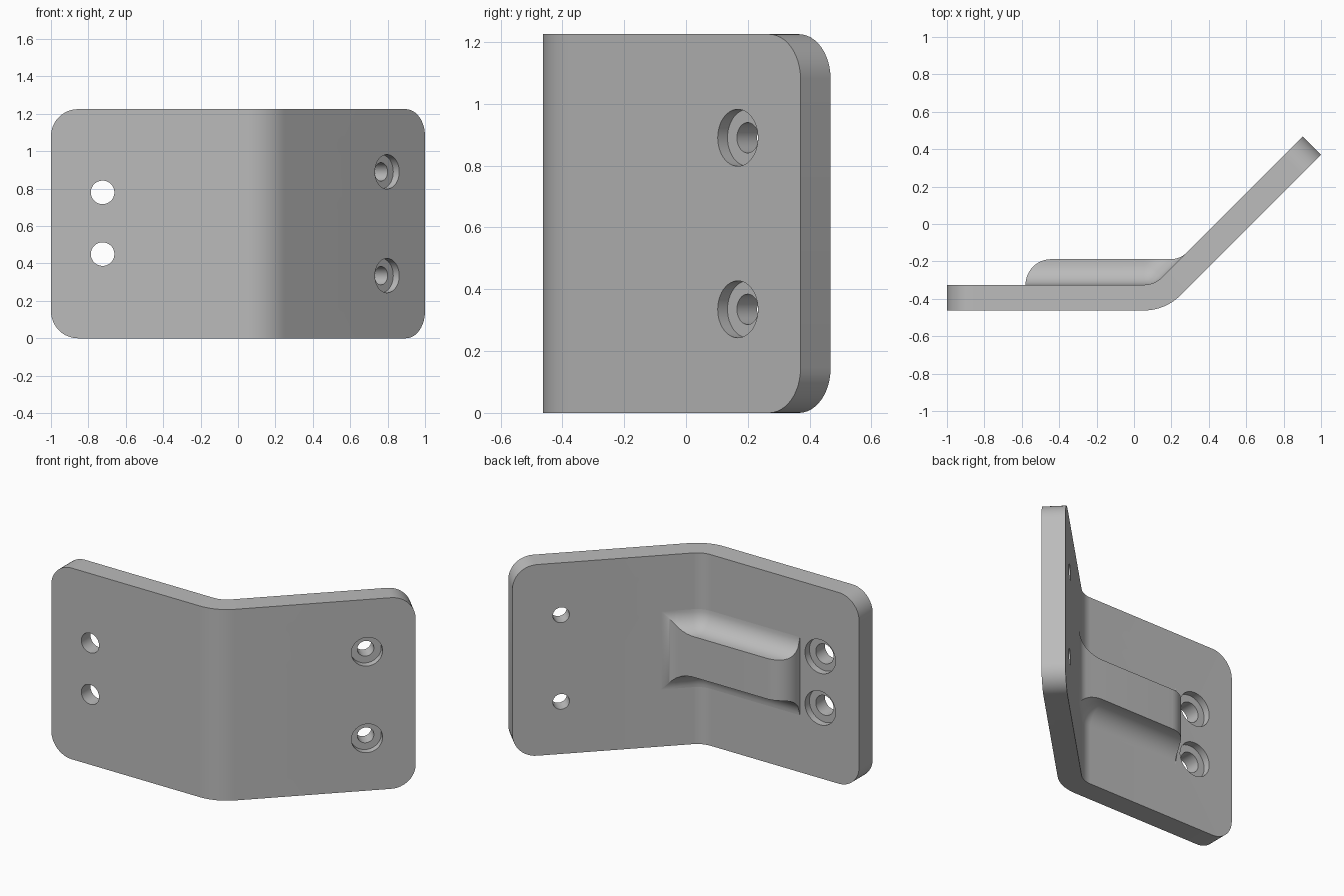
import bpy, bmesh
from math import sin, cos, pi, sqrt, tan
from mathutils import Vector

if "Cube" in bpy.data.objects:
    bpy.data.objects.remove(bpy.data.objects["Cube"])

HEIGHT, THICK = 1.225, 0.1375
CORNER = 0.145                        # rounded plate corners
BEND_R = 0.14                         # inner bend radius
CX, CY = 0.052, -0.185                # bend centre
BEND = pi / 4
ALONG = Vector((cos(BEND), sin(BEND)))     # along the angled flange
NORMAL = Vector((-sin(BEND), cos(BEND)))   # out of the back of the flange

metal = bpy.data.materials.new("grey metal")
metal.use_nodes = True
colour = (0.50, 0.50, 0.50, 1)
metal.diffuse_color = colour
metal.node_tree.nodes["Principled BSDF"].inputs["Base Color"].default_value = colour


def make_object(name, bm):
    bmesh.ops.recalc_face_normals(bm, faces=bm.faces)
    mesh = bpy.data.meshes.new(name)
    bm.to_mesh(mesh)
    bm.free()
    mesh.materials.append(metal)
    ob = bpy.data.objects.new(name, mesh)
    bpy.context.collection.objects.link(ob)
    return ob


def select_only(ob):
    bpy.ops.object.select_all(action='DESELECT')
    ob.select_set(True)
    bpy.context.view_layer.objects.active = ob


def bend_arc(radius, steps=12):
    return [Vector((CX + radius * sin(BEND * i / steps),
                    CY - radius * cos(BEND * i / steps))) for i in range(steps + 1)]


# Bent plate: profile extruded upwards, then the four end corners rounded
outer, inner = bend_arc(BEND_R + THICK), bend_arc(BEND_R)
reach = (1 - outer[-1].x) / ALONG.x
profile = [Vector((-1, outer[0].y))] + outer + [outer[-1] + ALONG * reach]
profile += [inner[-1] + ALONG * reach] + inner[::-1] + [Vector((-1, inner[0].y))]
bm = bmesh.new()
base = bm.faces.new([bm.verts.new((p.x, p.y, 0)) for p in profile])
top = bmesh.ops.extrude_face_region(bm, geom=[base])
bmesh.ops.translate(bm, vec=(0, 0, HEIGHT),
                    verts=[v for v in top["geom"] if isinstance(v, bmesh.types.BMVert)])


def is_corner(e):
    a, b = e.verts
    level = abs(a.co.z - b.co.z) < 0.001
    return level and (max(a.co.x, b.co.x) < -0.99 or min(a.co.x, b.co.x) > 0.85)


bmesh.ops.bevel(bm, geom=[e for e in bm.edges if is_corner(e)], offset=CORNER,
                offset_type='OFFSET', segments=12, profile=0.5, affect='EDGES')
plate = make_object("bent_plate", bm)


# Screw holes
def drill(x, y, z, axis, radius, depth):
    """Cut a round hole that starts at a surface point and runs along axis."""
    axis = Vector((axis[0], axis[1], 0)).normalized()
    length = depth + 0.1
    mid = Vector((x, y, z)) + axis * (depth - length / 2)
    bpy.ops.mesh.primitive_cylinder_add(vertices=48, radius=radius, depth=length, location=mid,
                                        rotation=axis.to_track_quat('Z', 'Y').to_euler())
    cutter = bpy.context.object
    cutter.hide_render = True
    cutter.data.materials.append(metal)
    mod = plate.modifiers.new("hole", 'BOOLEAN')
    mod.operation, mod.solver, mod.object = 'DIFFERENCE', 'EXACT', cutter
    select_only(plate)
    bpy.ops.object.modifier_apply(modifier=mod.name)
    bpy.data.objects.remove(cutter)


flange_x = 0.797
flange_y = outer[-1].y + flange_x - outer[-1].x
for z in (0.335, 0.89):               # angled flange, recessed from the front
    drill(flange_x, flange_y, z, NORMAL, 0.092, 0.045)
    drill(flange_x, flange_y, z, NORMAL, 0.049, 0.3)
for z in (0.45, 0.78):                # straight flange, recessed from the back
    drill(-0.724, inner[0].y, z, (0, -1), 0.108, 0.045)
    drill(-0.724, inner[0].y, z, (0, -1), 0.063, 0.3)

# Rib: cross-sections standing on the back surface, each (foot, normal, height)
RIB_H, RIB_START, RIB_Z = 0.137, -0.58, 0.615
HALF_TOP, SIDE_R, END_R = 0.13, 0.12, 0.12
up = Vector((0, 1))
sections = []
for i in range(13):                   # rounded free end
    a = pi / 2 * i / 12
    sections.append((Vector((RIB_START + RIB_H * (1 - cos(a)), inner[0].y)), up, RIB_H * sin(a)))
for i, foot in enumerate(inner):      # through the bend
    a = BEND * i / (len(inner) - 1)
    sections.append((foot, Vector((-sin(a), cos(a))),
                     (RIB_H - BEND_R * (1 - cos(a))) / cos(a)))
meet = sections[-1][2]                # blend into the angled flange
tangent = END_R * tan(BEND / 2)
blend = meet - tangent * cos(BEND)
for i in range(1, 5):
    t = blend * i / 4
    sections.append((inner[-1] + ALONG * t, NORMAL, meet - t))
for i in range(1, 13):
    t = blend + (meet + tangent - blend) * i / 12
    h = END_R - sqrt(END_R ** 2 - (t - meet - tangent) ** 2)
    sections.append((inner[-1] + ALONG * t, NORMAL, h))


def half_width(v):
    if v >= SIDE_R:
        return HALF_TOP
    return HALF_TOP + SIDE_R - sqrt(SIDE_R ** 2 - (SIDE_R - v) ** 2)


bm = bmesh.new()
rows = []
for foot, normal, h in sections:
    levels = [(-0.01, half_width(0))]
    levels += [(h * (k / 10) ** 2, half_width(h * (k / 10) ** 2)) for k in range(11)]
    ring = [(v, RIB_Z + w) for v, w in levels] + [(v, RIB_Z - w) for v, w in levels[::-1]]
    rows.append([bm.verts.new((*(foot + normal * v), z)) for v, z in ring])
for r0, r1 in zip(rows, rows[1:]):
    for k in range(len(r0)):
        n = (k + 1) % len(r0)
        bm.faces.new((r0[k], r0[n], r1[n], r1[k]))
bmesh.ops.remove_doubles(bm, verts=bm.verts, dist=0.00005)
bmesh.ops.holes_fill(bm, edges=bm.edges, sides=0)
rib = make_object("stiffening_rib", bm)

for ob in (plate, rib):
    select_only(ob)
    bpy.ops.object.shade_smooth_by_angle(angle=pi / 6)
